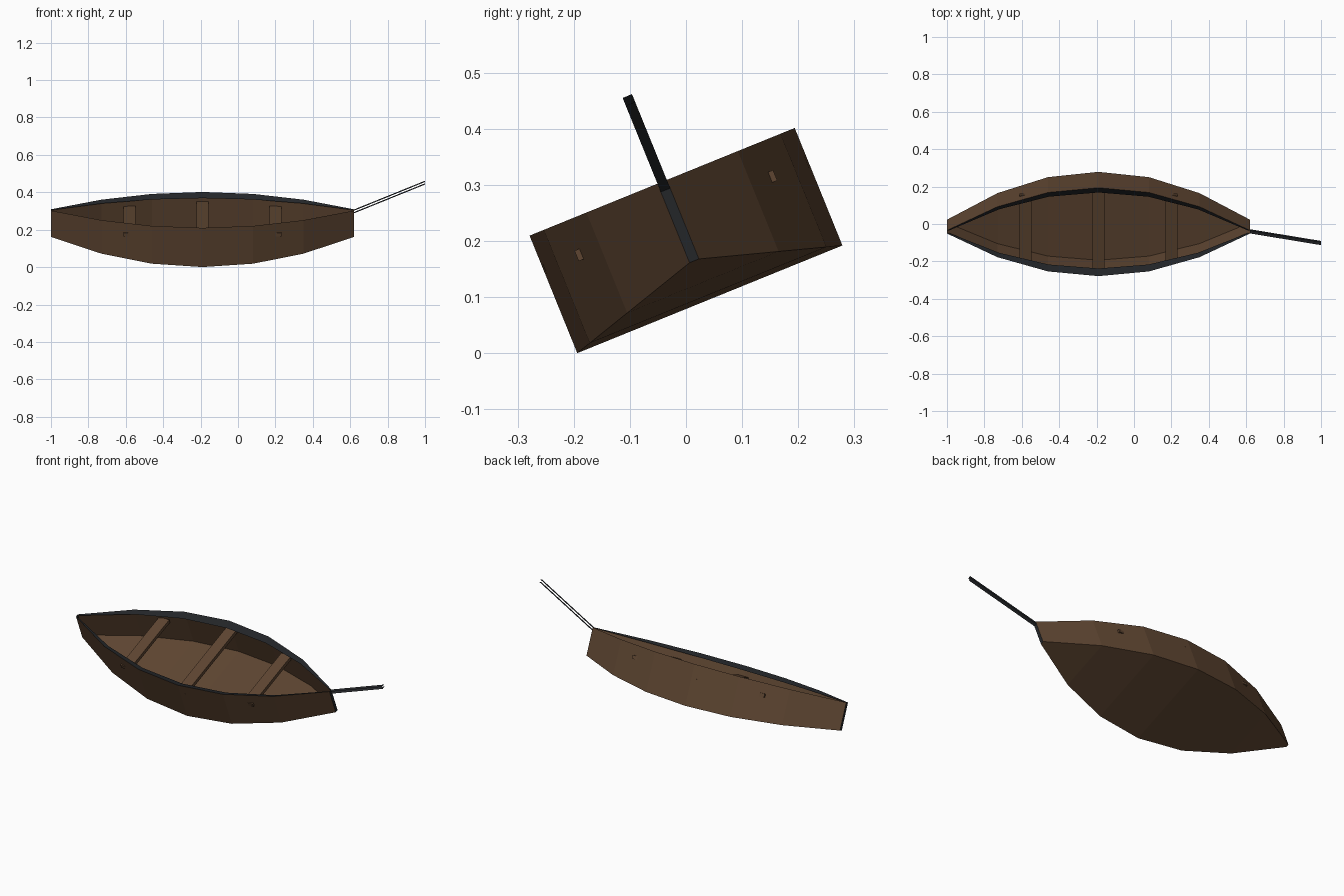
import bpy, math
from mathutils import Matrix

if "Cube" in bpy.data.objects:
    bpy.data.objects.remove(bpy.data.objects["Cube"])

TILT = Matrix.Translation((0, 0, 0.201)) @ Matrix.Rotation(math.radians(22.1), 4, 'X')
CX, HALF, TOP = -0.19, 0.81, 0.113      # hull centre, half length, rim height
STATIONS = 7


def material(name, rgb):
    m = bpy.data.materials.new(name)
    m.diffuse_color = (*rgb, 1)
    m.use_nodes = True
    m.node_tree.nodes["Principled BSDF"].inputs["Base Color"].default_value = m.diffuse_color
    return m


wood = material("brown wood", (0.112, 0.060, 0.031))
dark = material("dark trim", (0.017, 0.019, 0.022))


def make(name, verts, faces, mats, grey=()):
    me = bpy.data.meshes.new(name)
    me.from_pydata(verts, [], faces)
    for m in mats:
        me.materials.append(m)
    for i in grey:
        me.polygons[i].material_index = 1
    me.transform(TILT)
    ob = bpy.data.objects.new(name, me)
    bpy.context.collection.objects.link(ob)
    return ob


def section(i):
    """Parabolic plan shape: x, fullness, half width, keel height."""
    u = -1 + 2 * i / (STATIONS - 1)
    t = 1 - u * u
    return CX + u * HALF, t, 0.009 + 0.246 * t, -0.039 - 0.074 * t


# hull: flat bottom with rocker, upright sides, narrow dark end posts
verts, faces = [], []
for i in range(STATIONS):
    x, t, w, zb = section(i)
    verts += [(x, -w, TOP), (x, -w, zb), (x, w, zb), (x, w, TOP)]
for i in range(STATIONS - 1):
    a, b = 4 * i, 4 * i + 4
    faces += [(a + k, a + k + 1, b + k + 1, b + k) for k in range(3)]
n = 4 * (STATIONS - 1)
faces += [(0, 3, 2, 1), (n, n + 1, n + 2, n + 3)]
make("hull", verts, faces, [wood, dark], (len(faces) - 2, len(faces) - 1))

# gunwale: lip sloping inward and down from the rim
verts, faces = [], []
for s in (-1, 1):
    base = len(verts)
    for i in range(STATIONS):
        x, t, w, zb = section(i)
        verts += [(x, s * w, TOP),
                  (CX + (x - CX) * 0.985, s * w * 0.86, TOP - 0.003 - 0.018 * t)]
    for i in range(STATIONS - 1):
        a = base + 2 * i
        f = (a, a + 2, a + 3, a + 1)
        faces.append(f if s < 0 else f[::-1])
make("gunwale", verts, faces, [dark])


# seats: three cross boards
def seat(name, x, half):
    v = [(x + sx * 0.032, sy * half, z) for z in (0.038, 0.058)
         for sx, sy in ((-1, -1), (1, -1), (1, 1), (-1, 1))]
    f = [(3, 2, 1, 0), (4, 5, 6, 7)]
    f += [(k, (k + 1) % 4, (k + 1) % 4 + 4, k + 4) for k in range(4)]
    make(name, v, f, [wood])


seat("middle_seat", CX, 0.252)
seat("rear_seat", CX - 0.39, 0.191)
seat("front_seat", CX + 0.39, 0.191)

# mooring line: two parallel thin ribbons rising from the end post
verts = [(x, y, z + dz) for dz in (0, -0.015)
         for x, z in ((CX + HALF, 0.112), (1.0, 0.278)) for y in (-0.009, 0.009)]
make("mooring_line", verts, [(0, 2, 3, 1), (4, 5, 7, 6)], [dark])
